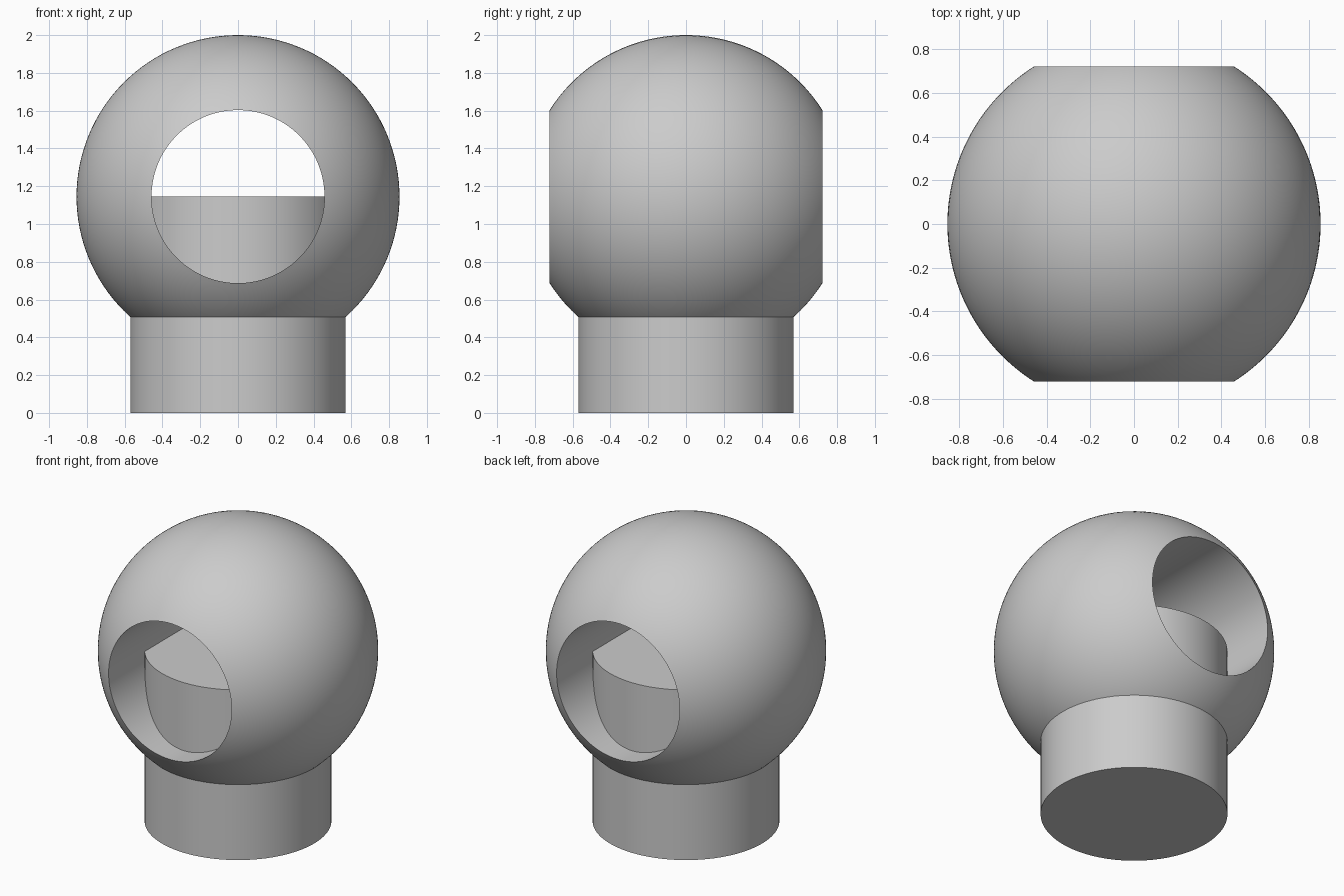
import bpy
import bmesh
from math import asin, cos, sin, pi, radians, sqrt
from mathutils import Matrix, Vector

BALL_R = 0.855
BORE_R = 0.458
POST_R = 0.57
CENTRE_Z = 2 - BALL_R

cube = bpy.data.objects.get("Cube")
if cube:
    bpy.data.objects.remove(cube, do_unlink=True)

grey = bpy.data.materials.new("plain grey")
grey.use_nodes = True
grey.diffuse_color = (0.6, 0.6, 0.6, 1)
grey.node_tree.nodes["Principled BSDF"].inputs["Base Color"].default_value = grey.diffuse_color


def add_object(name, bm):
    """Turn a bmesh into a grey object with smooth shading and sharp rims."""
    bmesh.ops.recalc_face_normals(bm, faces=bm.faces)
    mesh = bpy.data.meshes.new(name)
    bm.to_mesh(mesh)
    bm.free()
    mesh.materials.append(grey)
    obj = bpy.data.objects.new(name, mesh)
    bpy.context.collection.objects.link(obj)
    bpy.ops.object.select_all(action="DESELECT")
    obj.select_set(True)
    bpy.context.view_layer.objects.active = obj
    bpy.ops.object.shade_smooth_by_angle(angle=radians(30))
    return obj


# Bored ball: a sphere arc closed by the straight bore, spun about the y axis
steps = 64
half_y = sqrt(BALL_R ** 2 - BORE_R ** 2)
limit = asin(half_y / BALL_R)
angles = [limit * (2 * i / steps - 1) for i in range(steps + 1)]
profile = [(BALL_R * cos(a), BALL_R * sin(a)) for a in angles]

bm = bmesh.new()
verts = [bm.verts.new((r, y, 0)) for r, y in profile]
edges = [bm.edges.new((a, b)) for a, b in zip(verts, verts[1:] + verts[:1])]
bmesh.ops.spin(bm, geom=verts + edges, cent=(0, 0, 0), axis=(0, 1, 0),
               angle=2 * pi, steps=128, use_merge=True)
bmesh.ops.remove_doubles(bm, verts=bm.verts, dist=0.0001)
ball = add_object("bored_ball", bm)
ball.location.z = CENTRE_Z

# Round post: rises from the ground to the middle of the bore
bm = bmesh.new()
bmesh.ops.create_cone(bm, cap_ends=True, segments=96, radius1=POST_R,
                      radius2=POST_R, depth=CENTRE_Z,
                      matrix=Matrix.Translation(Vector((0, 0, CENTRE_Z / 2))))
add_object("round_post", bm)
